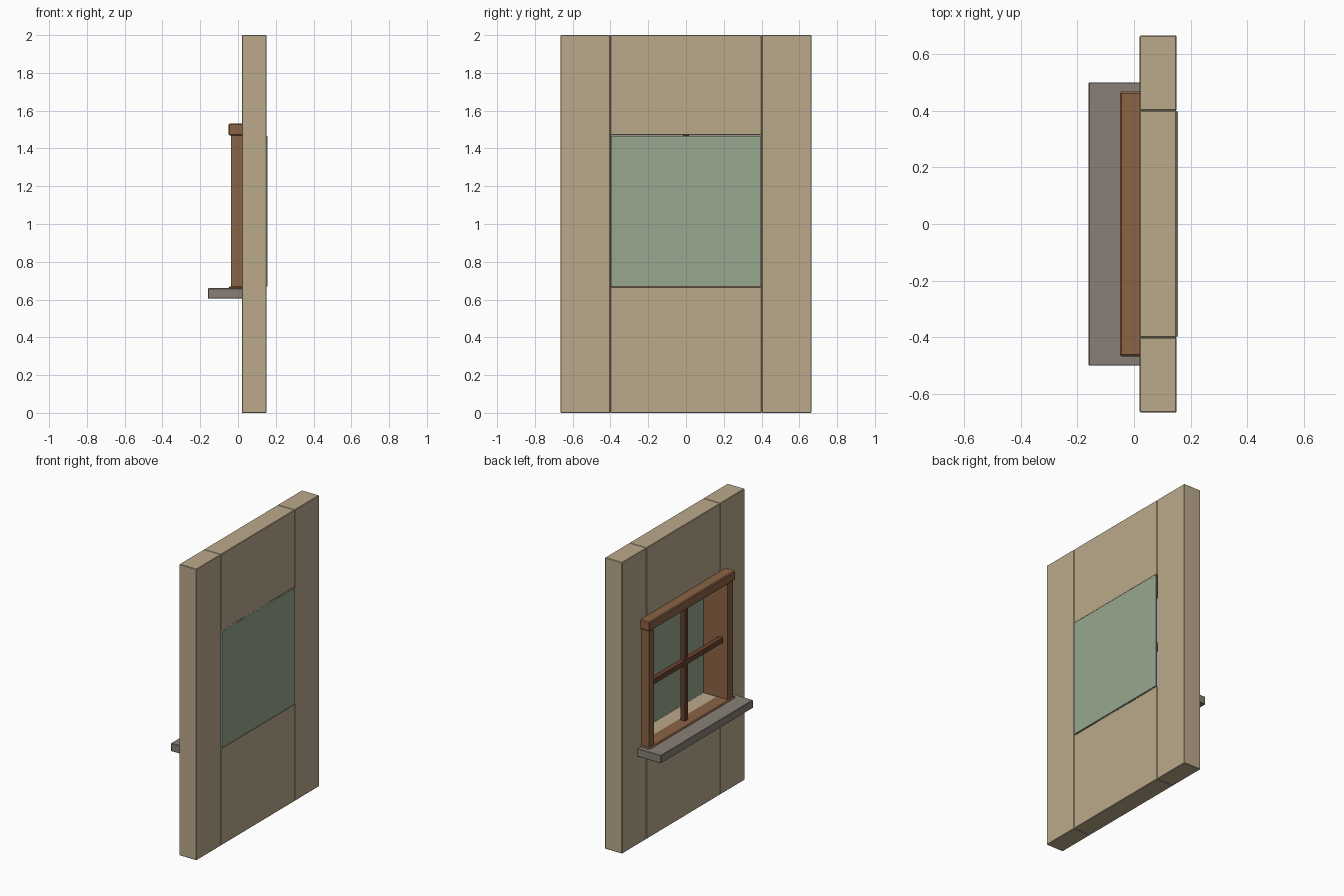
import bpy
import bmesh
from mathutils import Vector

if "Cube" in bpy.data.objects:
    bpy.data.objects.remove(bpy.data.objects["Cube"], do_unlink=True)


def make_material(name, color):
    mat = bpy.data.materials.new(name)
    mat.use_nodes = True
    mat.diffuse_color = (*color, 1)
    mat.node_tree.nodes["Principled BSDF"].inputs["Base Color"].default_value = (*color, 1)
    return mat


plaster = make_material("tan plaster", (0.50, 0.40, 0.26))
wood = make_material("brown wood", (0.26, 0.127, 0.06))
dark_wood = make_material("dark brown wood", (0.14, 0.052, 0.028))
stone = make_material("grey stone", (0.246, 0.216, 0.181))
glass = make_material("green glass", (0.31, 0.386, 0.27))


def box(name, mat, xs, ys, zs, bevel=0.0):
    """Box between the given pairs of limits, with slightly chamfered edges."""
    low, high = map(Vector, zip(xs, ys, zs))
    bm = bmesh.new()
    bmesh.ops.create_cube(bm, size=1)
    bmesh.ops.scale(bm, vec=high - low, verts=bm.verts)
    mesh = bpy.data.meshes.new(name)
    bm.to_mesh(mesh)
    bm.free()
    mesh.materials.append(mat)
    obj = bpy.data.objects.new(name, mesh)
    obj.location = (low + high) / 2
    bpy.context.collection.objects.link(obj)
    if bevel:
        mod = obj.modifiers.new("Chamfer", "BEVEL")
        mod.width = bevel
        mod.segments = 1
    return obj


HALF = 0.40              # half width of the opening
BOTTOM, TOP = 0.667, 1.47
MID = (BOTTOM + TOP) / 2
WALL = (0.02, 0.15)

# Wall panels around the opening
box("wall_lower", plaster, WALL, (-HALF, HALF), (0, BOTTOM), 0.003)
box("wall_upper", plaster, WALL, (-HALF, HALF), (TOP, 2), 0.003)
for side, label in ((1, "back"), (-1, "front")):
    ys = sorted((side * (HALF + 0.001), side * 0.665))
    box("wall_" + label, plaster, WALL, ys, (0, 2), 0.003)
    # Jambs line the full depth of the opening
    ys = sorted((side * (HALF - 0.002), side * 0.457))
    box("jamb_" + label, wood, (-0.037, 0.145), ys, (BOTTOM - 0.03, TOP + 0.02))

# Head and bottom rail of the frame
box("frame_head", wood, (-0.05, 0.14), (-0.467, 0.467), (TOP - 0.002, 1.533), 0.006)
box("frame_bottom_rail", wood, (-0.05, 0.05), (-0.467, 0.467), (0.61, BOTTOM + 0.002), 0.006)

# Crossed glazing bars
BAR = (-0.004, 0.030)
box("glazing_bar_upright", dark_wood, BAR, (-0.017, 0.017), (BOTTOM, TOP))
box("glazing_bar_level", dark_wood, BAR, (-HALF, HALF), (MID - 0.017, MID + 0.017))

# Pane and projecting sill
box("window_pane", glass, (0.145, 0.155), (-0.397, 0.397), (BOTTOM + 0.003, TOP - 0.003))
box("window_sill", stone, (-0.16, 0.03), (-0.5, 0.5), (0.605, 0.66), 0.003)
